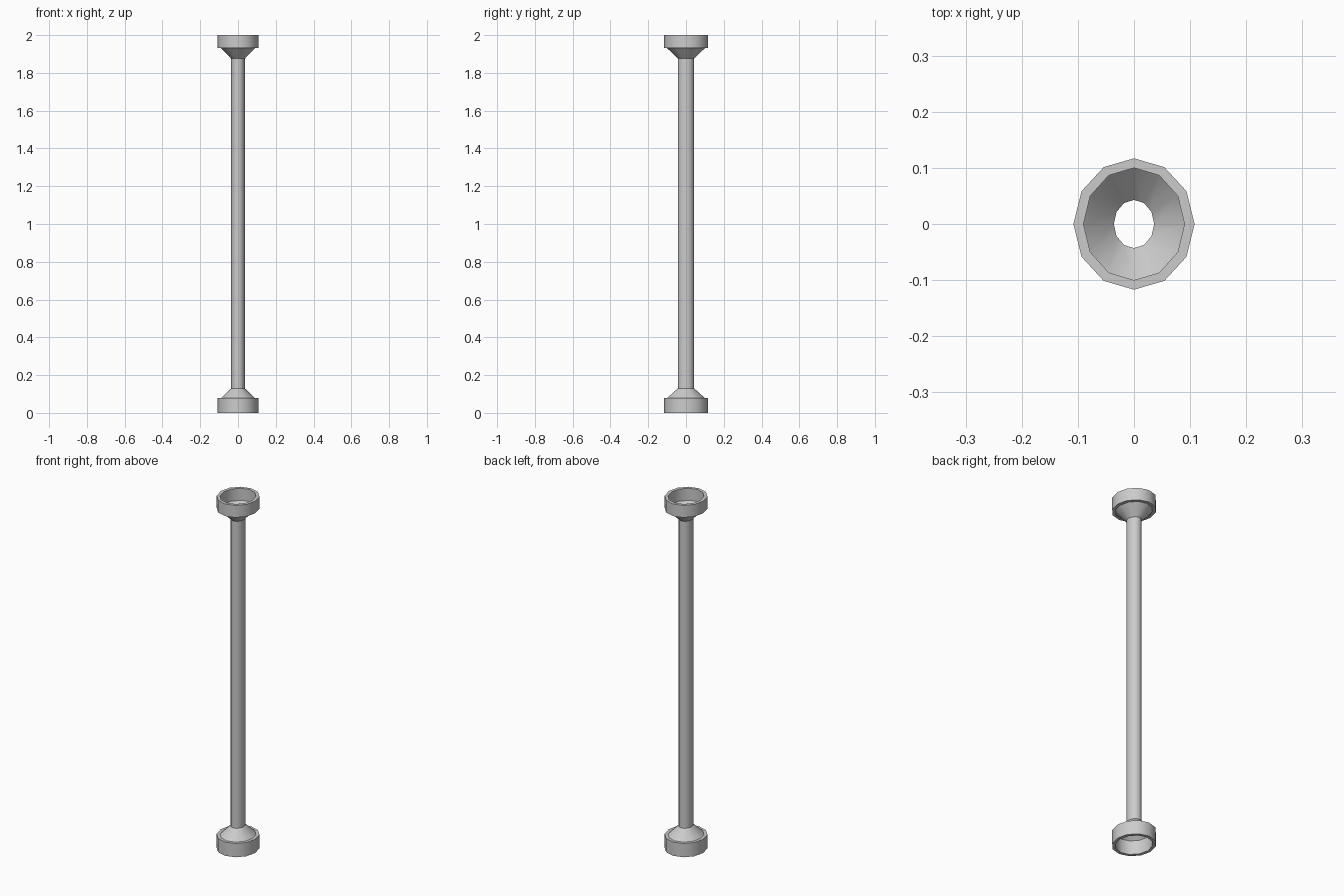
import bpy, bmesh, math

cube = bpy.data.objects.get("Cube")
if cube:
    bpy.data.objects.remove(cube, do_unlink=True)

SIDES = 12

grey = bpy.data.materials.new("light_grey")
grey.use_nodes = True
colour = (0.6, 0.6, 0.6, 1)
grey.diffuse_color = colour
grey.node_tree.nodes["Principled BSDF"].inputs["Base Color"].default_value = colour


def lathe(name, profile, closed=False):
    """Sweep (x radius, y radius, z) points around z as elliptical rings."""
    bm = bmesh.new()
    rings = []
    for rx, ry, z in profile:
        angles = [math.tau * i / SIDES for i in range(SIDES)]
        rings.append([bm.verts.new((rx * math.cos(a), ry * math.sin(a), z)) for a in angles])
    pairs = list(zip(rings, rings[1:]))
    if closed:
        pairs.append((rings[-1], rings[0]))
    for low, high in pairs:
        for i in range(SIDES):
            j = (i + 1) % SIDES
            bm.faces.new((low[i], low[j], high[j], high[i]))
    mesh = bpy.data.meshes.new(name)
    bm.to_mesh(mesh)
    bm.free()
    mesh.materials.append(grey)
    obj = bpy.data.objects.new(name, mesh)
    bpy.context.collection.objects.link(obj)
    bpy.ops.object.select_all(action="DESELECT")
    obj.select_set(True)
    bpy.context.view_layer.objects.active = obj
    bpy.ops.object.shade_smooth_by_angle(angle=math.radians(40))
    return obj


OUTER = (0.108, 0.117)
INNER = (0.09, 0.1)
BORE = (0.036, 0.043)


# Open collar rings at both ends
def collar(name, bottom, top):
    lathe(name, [(*OUTER, bottom), (*OUTER, top), (*INNER, top), (*INNER, bottom)], closed=True)


collar("bottom_collar", 0, 0.078)
collar("top_collar", 1.931, 2)

# Hollow shaft flaring out to meet the collars
lathe("shaft", [(*INNER, 0.078), (*BORE, 0.13), (*BORE, 1.875), (*INNER, 1.931)])
